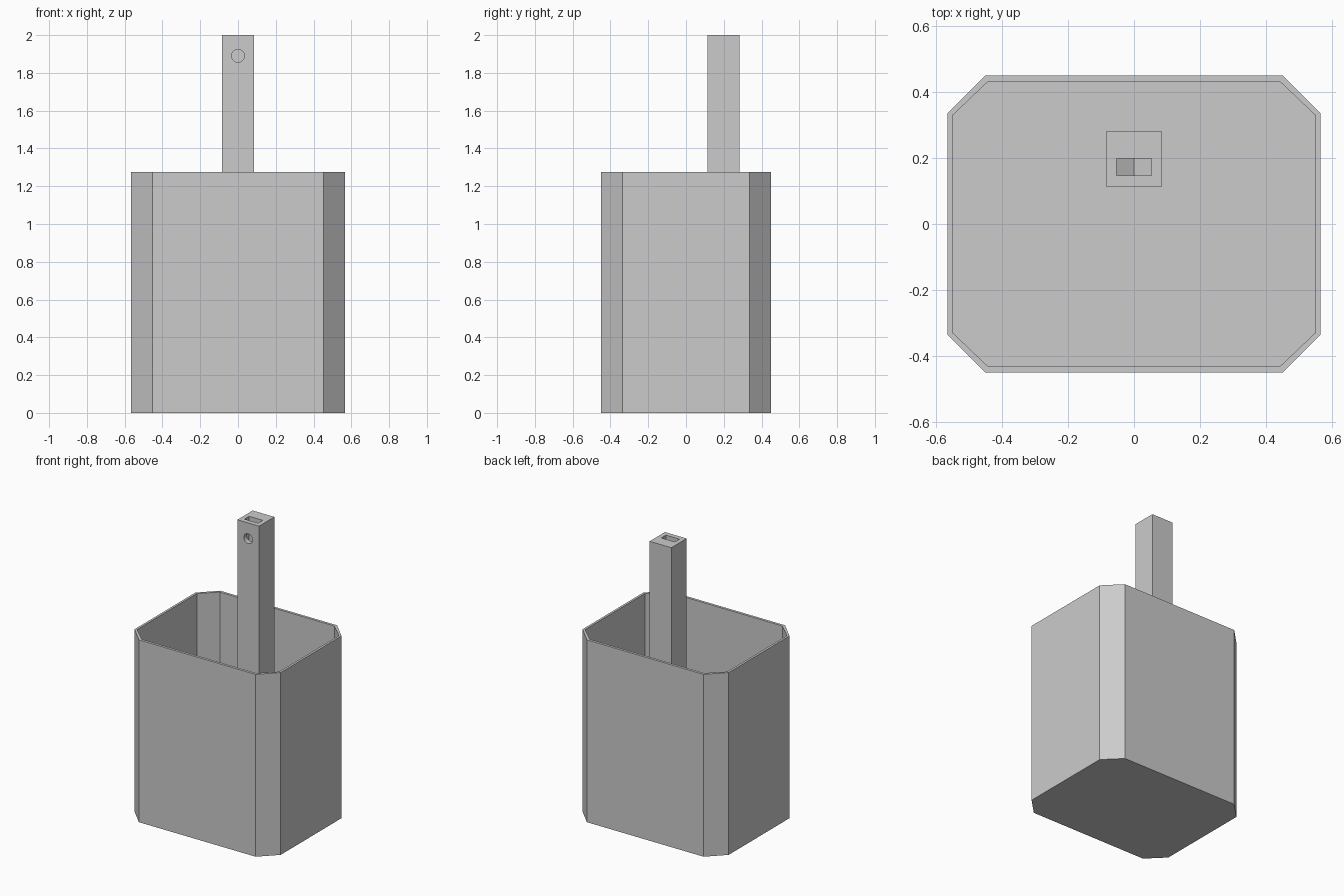
import bpy
import bmesh
from math import tan, radians, pi
from mathutils import Matrix

cube = bpy.data.objects.get("Cube")
if cube:
    bpy.data.objects.remove(cube, do_unlink=True)

# Single plain grey
grey = bpy.data.materials.new("plain_grey")
grey.use_nodes = True
colour = (0.6, 0.6, 0.6, 1)
grey.diffuse_color = colour
grey.node_tree.nodes["Principled BSDF"].inputs["Base Color"].default_value = colour


def finish(name, bm):
    bmesh.ops.recalc_face_normals(bm, faces=bm.faces)
    mesh = bpy.data.meshes.new(name)
    bm.to_mesh(mesh)
    bm.free()
    mesh.materials.append(grey)
    obj = bpy.data.objects.new(name, mesh)
    bpy.context.scene.collection.objects.link(obj)
    return obj


def octagon(bm, hx, hy, cx, cy, z):
    """Ring of a rectangle with cut corners."""
    quarter = [(hx, cy), (cx, hy)]
    pts = (quarter + [(-x, y) for x, y in reversed(quarter)]
           + [(-x, -y) for x, y in quarter]
           + [(x, -y) for x, y in reversed(quarter)])
    return [bm.verts.new((x, y, z)) for x, y in pts]


def prism(name, points, depth):
    """Extrude a closed 3D outline along y."""
    bm = bmesh.new()
    face = bm.faces.new([bm.verts.new(p) for p in points])
    new = bmesh.ops.extrude_face_region(bm, geom=[face])["geom"]
    bmesh.ops.translate(bm, vec=(0, depth, 0),
                        verts=[v for v in new if isinstance(v, bmesh.types.BMVert)])
    return finish(name, bm)


def cut(target, cutter):
    cutter.hide_render = True
    cutter.hide_viewport = True
    mod = target.modifiers.new(cutter.name, 'BOOLEAN')
    mod.operation = 'DIFFERENCE'
    mod.solver = 'EXACT'
    mod.object = cutter


# Open container: outer wall, thin rim, inner wall and floor
RIM, FLOOR = 1.276, 0.016
bm = bmesh.new()
outer = (0.566, 0.45, 0.452, 0.336)
inner = (0.55, 0.432, 0.443, 0.33)
rings = [octagon(bm, *outer, 0), octagon(bm, *outer, RIM),
         octagon(bm, *inner, RIM), octagon(bm, *inner, FLOOR)]
for low, high in zip(rings, rings[1:]):
    for i in range(8):
        j = (i + 1) % 8
        bm.faces.new((low[i], low[j], high[j], high[i]))
bm.faces.new(rings[0])
bm.faces.new(rings[-1])
finish("container", bm)

# Square post standing on the container floor
H, FRONT, TOP = 0.084, 0.113, 2.0
post = prism("handle_post",
             [(-H, FRONT, FLOOR), (H, FRONT, FLOOR), (H, FRONT, TOP), (-H, FRONT, TOP)], 0.169)

# Slot sunk into the post top, with a shallow V-shaped bottom
W, S, BOTTOM = 0.053, 0.147, 1.83
tip = BOTTOM - W * tan(radians(30))
slot = prism("slot_cutter",
             [(-W, S, BOTTOM), (0, S, tip), (W, S, BOTTOM), (W, S, 2.1), (-W, S, 2.1)], 0.051)
cut(post, slot)

# Round hole from the front of the post into the slot
bm = bmesh.new()
bmesh.ops.create_cone(bm, cap_ends=True, segments=32, radius1=0.034, radius2=0.034, depth=0.12,
                      matrix=Matrix.Translation((0, 0.112, 1.89)) @ Matrix.Rotation(pi / 2, 4, 'X'))
cut(post, finish("hole_cutter", bm))
